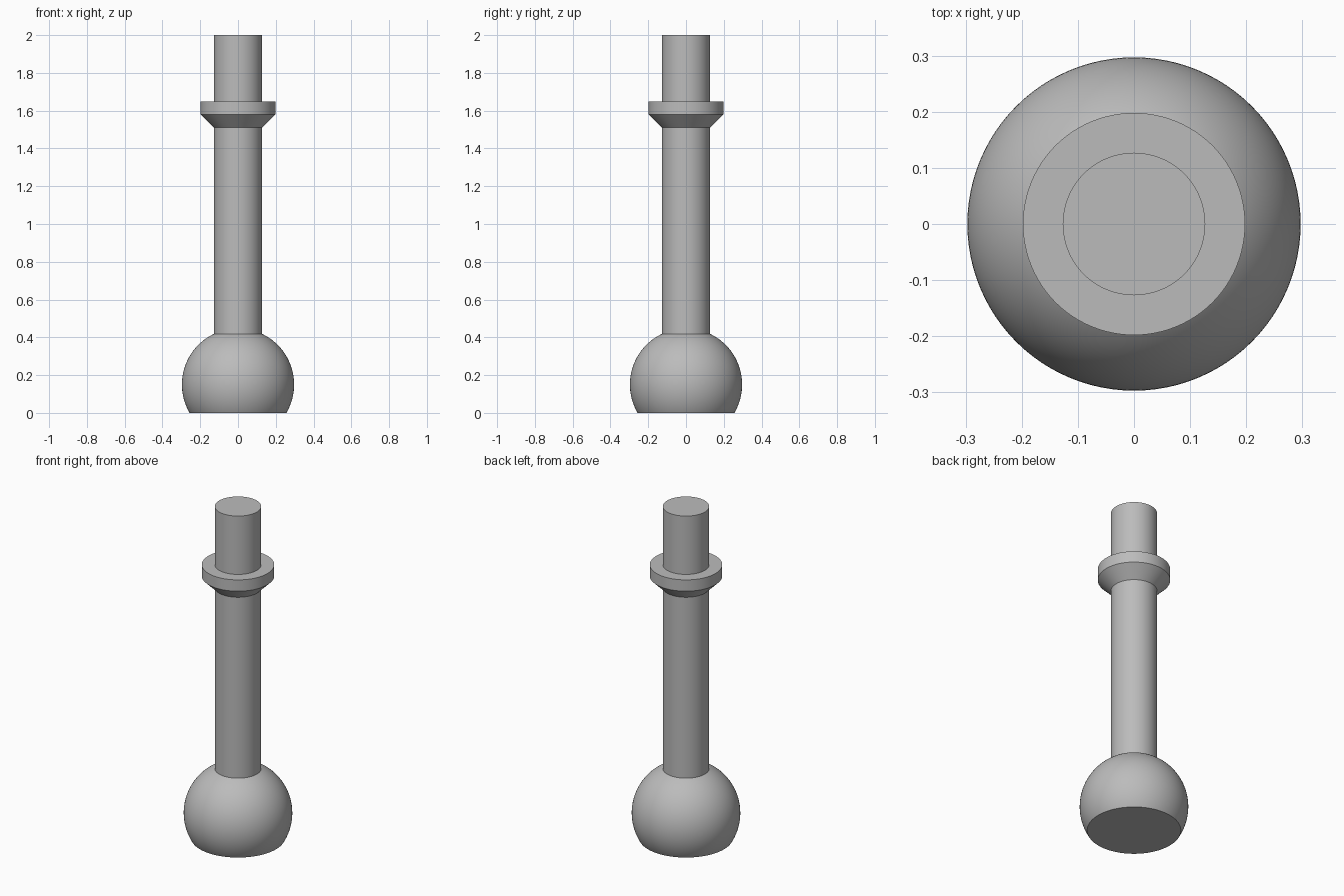
import bpy
import bmesh
from math import asin, cos, pi, radians, sin, sqrt

SIDES = 96
SHAFT_R = 0.127
COLLAR_R = 0.198
BALL_R, BALL_Z = 0.297, 0.15
COLLAR_BOTTOM, COLLAR_EDGE, COLLAR_TOP = 1.51, 1.58, 1.648
TOP = 2.0

cube = bpy.data.objects.get("Cube")
if cube:
    bpy.data.objects.remove(cube, do_unlink=True)

# Plain grey metal
grey = bpy.data.materials.new("grey_metal")
grey.use_nodes = True
colour = (0.5, 0.5, 0.5, 1)
grey.diffuse_color = colour
grey.node_tree.nodes["Principled BSDF"].inputs["Base Color"].default_value = colour


def turned_part(name, profile, cap_bottom=False, cap_top=False):
    """Turn a bottom-to-top list of (radius, height) about the z axis."""
    bm = bmesh.new()
    rings = [[bm.verts.new((r * cos(2 * pi * i / SIDES), r * sin(2 * pi * i / SIDES), z))
              for i in range(SIDES)] for r, z in profile]
    for low, high in zip(rings, rings[1:]):
        for i in range(SIDES):
            j = (i + 1) % SIDES
            bm.faces.new((low[i], low[j], high[j], high[i]))
    if cap_bottom:
        bm.faces.new(rings[0][::-1])
    if cap_top:
        bm.faces.new(rings[-1])
    mesh = bpy.data.meshes.new(name)
    bm.to_mesh(mesh)
    bm.free()
    mesh.materials.append(grey)
    part = bpy.data.objects.new(name, mesh)
    bpy.context.collection.objects.link(part)
    bpy.ops.object.select_all(action="DESELECT")
    part.select_set(True)
    bpy.context.view_layer.objects.active = part
    bpy.ops.object.shade_smooth_by_angle(angle=radians(30))
    return part


# Ball, cut flat underneath and ending where the shaft emerges
steps = 40
start = -asin(BALL_Z / BALL_R)
end = pi / 2 - asin(SHAFT_R / BALL_R)
angles = [start + (end - start) * i / steps for i in range(steps + 1)]
turned_part("ball_foot", [(BALL_R * cos(a), BALL_Z + BALL_R * sin(a)) for a in angles],
            cap_bottom=True)

# Long shaft between ball and collar
ball_top = BALL_Z + sqrt(BALL_R ** 2 - SHAFT_R ** 2)
turned_part("shaft", [(SHAFT_R, ball_top), (SHAFT_R, COLLAR_BOTTOM)])

# Collar with a chamfered underside and flat top
turned_part("collar", [(SHAFT_R, COLLAR_BOTTOM), (COLLAR_R, COLLAR_EDGE),
                       (COLLAR_R, COLLAR_TOP), (SHAFT_R, COLLAR_TOP)])

# Plain stud above the collar
turned_part("top_stud", [(SHAFT_R, COLLAR_TOP), (SHAFT_R, TOP)], cap_top=True)
